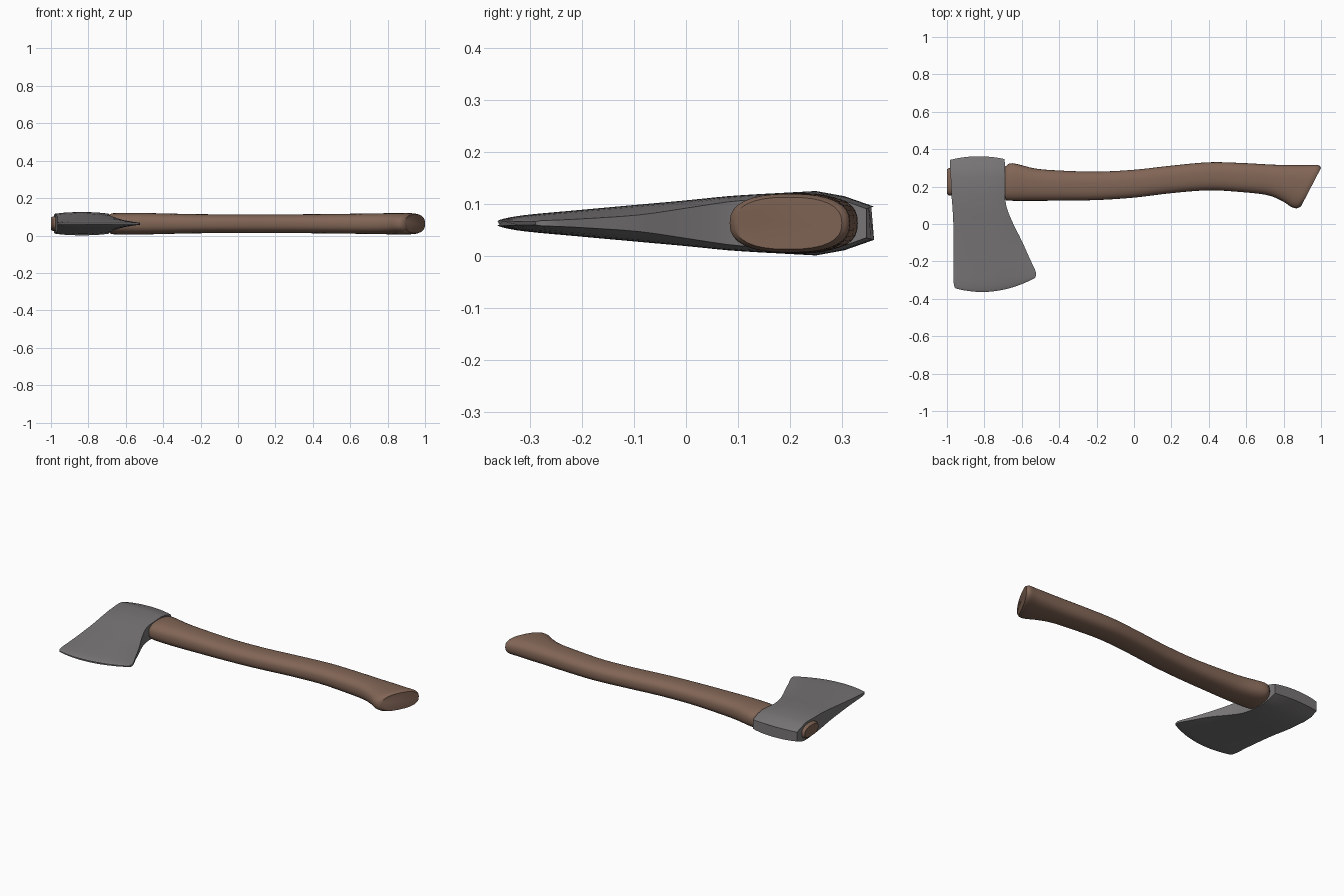
import bpy, bmesh, math
from mathutils import Vector

cube = bpy.data.objects.get("Cube")
if cube:
    bpy.data.objects.remove(cube)

MID = 0.063  # height of the symmetry plane


def material(name, colour):
    m = bpy.data.materials.new(name)
    m.use_nodes = True
    m.diffuse_color = (*colour, 1)
    bsdf = next(n for n in m.node_tree.nodes if n.type == 'BSDF_PRINCIPLED')
    bsdf.inputs["Base Color"].default_value = (*colour, 1)
    return m


def smooth_stations(stations, steps):
    """Catmull-Rom refinement of a list of section parameters."""
    out = []
    last = len(stations) - 1
    for i in range(last):
        quads = zip(stations[max(i - 1, 0)], stations[i],
                    stations[i + 1], stations[min(i + 2, last)])
        quads = list(quads)
        for k in range(steps):
            t = k / steps
            out.append([b + 0.5 * t * (c - a + t * (2*a - 5*b + 4*c - d
                        + t * (3*(b - c) + d - a))) for a, b, c, d in quads])
    return out + [stations[-1]]


def loft(name, rings, mat, angle):
    bm = bmesh.new()
    loops = [[bm.verts.new(p) for p in ring] for ring in rings]
    for a, b in zip(loops, loops[1:]):
        n = len(a)
        for i in range(n):
            j = (i + 1) % n
            bm.faces.new((a[i], a[j], b[j], b[i]))
    bm.faces.new(loops[0])
    bm.faces.new(loops[-1])
    bmesh.ops.recalc_face_normals(bm, faces=bm.faces)
    mesh = bpy.data.meshes.new(name)
    bm.to_mesh(mesh)
    bm.free()
    mesh.materials.append(mat)
    obj = bpy.data.objects.new(name, mesh)
    bpy.context.collection.objects.link(obj)
    bpy.ops.object.select_all(action='DESELECT')
    obj.select_set(True)
    bpy.context.view_layer.objects.active = obj
    bpy.ops.object.shade_smooth_by_angle(angle=math.radians(angle))
    return obj


def power(v, e):
    return math.copysign(abs(v) ** e, v)


def oval(x1, y1, x0, y0, half, sides=32):
    """Rounded section spanning a back point and a front point."""
    ring = []
    for i in range(sides):
        a = math.tau * i / sides
        t = 0.5 + 0.5 * power(math.cos(a), 0.8)
        ring.append((x0 + (x1 - x0) * t, y0 + (y1 - y0) * t,
                     MID + half * power(math.sin(a), 0.8)))
    return ring


def blade_section(xl, xr, yl, ym, yr, hm, hl, hr, cols=12):
    """Lens section: bowed in y, thickest in the middle, thinner at both sides."""
    upper, lower = [], []
    for i in range(cols + 1):
        t = i / cols
        y = (yl * (1 - t) * (1 - 2*t) + ym * 4 * t * (1 - t) + yr * t * (2*t - 1))
        side = hl if t < 0.5 else hr
        h = side + (hm - side) * (1 - abs(2*t - 1) ** 2.5)
        x = xl + (xr - xl) * t
        upper.append((x, y, MID + h))
        lower.append((x, y, MID - h))
    return upper + lower[::-1]


wood = material("brown wood", (0.22, 0.13, 0.092))
steel = material("grey steel", (0.19, 0.18, 0.185))

# Handle: back edge point, front edge point, half thickness
handle = [
    (-0.69, 0.305, -0.69, 0.135, 0.047),
    (-0.65, 0.325, -0.67, 0.125, 0.057),
    (-0.53, 0.297, -0.53, 0.124, 0.058),
    (-0.40, 0.286, -0.40, 0.125, 0.055),
    (-0.20, 0.280, -0.20, 0.128, 0.051),
    (0.00, 0.290, 0.00, 0.141, 0.050),
    (0.20, 0.312, 0.20, 0.165, 0.050),
    (0.40, 0.330, 0.40, 0.180, 0.051),
    (0.58, 0.326, 0.57, 0.171, 0.053),
    (0.75, 0.317, 0.71, 0.155, 0.055),
    (0.87, 0.315, 0.79, 0.124, 0.057),
    (0.94, 0.315, 0.84, 0.092, 0.057),
    (0.985, 0.315, 0.87, 0.084, 0.056),
    (1.00, 0.300, 0.893, 0.094, 0.050),
]
loft("handle", [oval(*s) for s in smooth_stations(handle, 4)], wood, 40)

# Handle tongue, passing through the head and showing at the far side
tongue = [(-1.0, 0.292, -1.0, 0.162, 0.032), (-0.99, 0.30, -0.99, 0.152, 0.039),
          (-0.66, 0.30, -0.66, 0.15, 0.042)]
loft("handle_tongue", [oval(*s) for s in tongue], wood, 40)

# Axe head: side limits, bowed y (left, middle, right), half thicknesses
head = [
    (-0.983, -0.692, 0.343, 0.362, 0.347, 0.032, 0.028, 0.028),
    (-0.985, -0.689, 0.300, 0.305, 0.300, 0.052, 0.045, 0.045),
    (-0.980, -0.689, 0.250, 0.250, 0.250, 0.062, 0.053, 0.053),
    (-0.975, -0.690, 0.140, 0.140, 0.140, 0.056, 0.048, 0.046),
    (-0.970, -0.678, 0.080, 0.080, 0.080, 0.052, 0.044, 0.041),
    (-0.966, -0.645, 0.000, 0.000, 0.000, 0.044, 0.035, 0.029),
    (-0.965, -0.600, -0.100, -0.100, -0.090, 0.035, 0.025, 0.016),
    (-0.965, -0.555, -0.210, -0.210, -0.190, 0.025, 0.015, 0.009),
    (-0.965, -0.527, -0.300, -0.305, -0.250, 0.016, 0.009, 0.006),
    (-0.960, -0.525, -0.335, -0.345, -0.278, 0.009, 0.006, 0.005),
    (-0.952, -0.532, -0.345, -0.359, -0.290, 0.004, 0.003, 0.003),
]
sections = head[:3] + smooth_stations(head[3:], 3)
loft("axe_head", [blade_section(*s) for s in sections], steel, 35)
